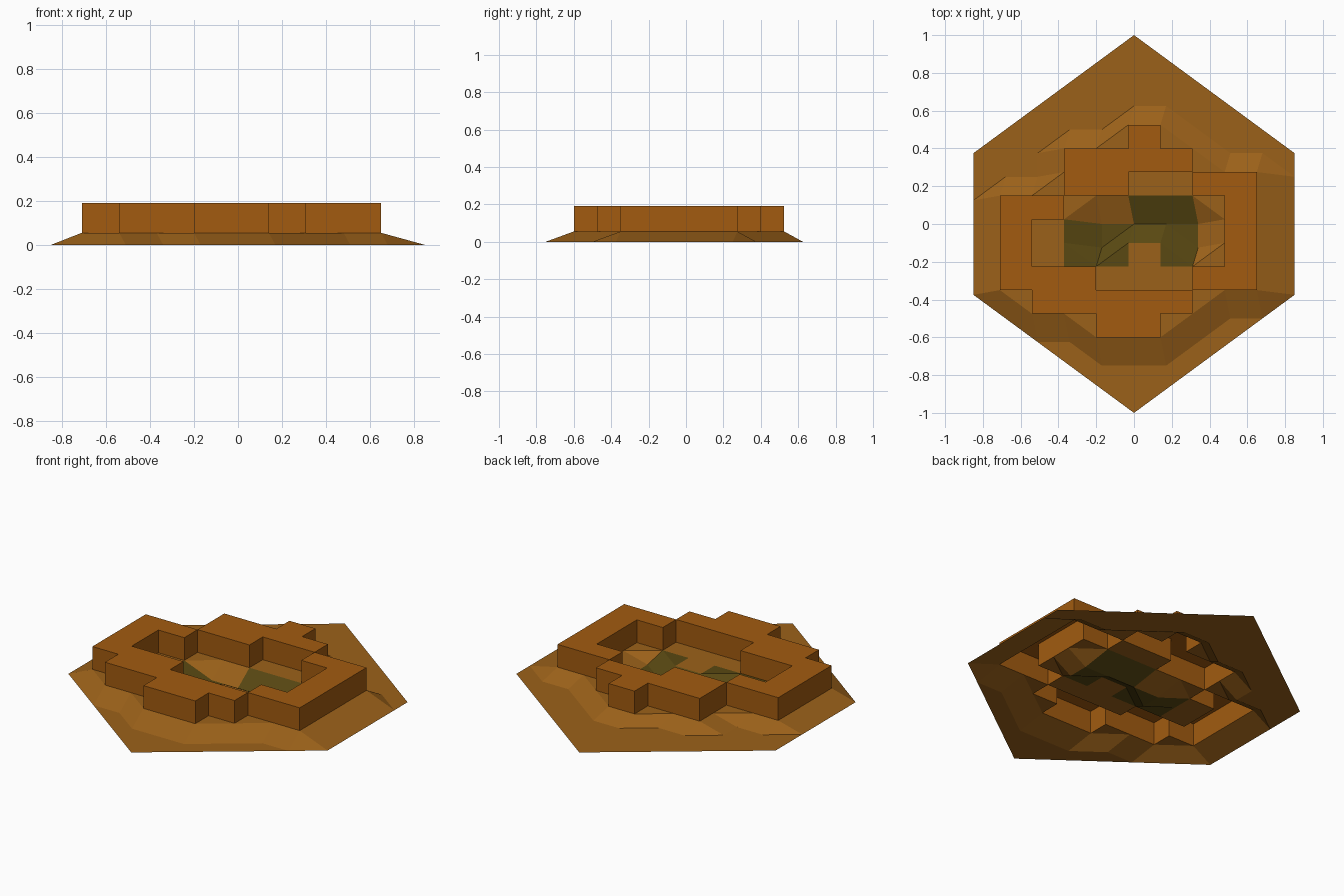
import bpy, bmesh

if "Cube" in bpy.data.objects:
    bpy.data.objects.remove(bpy.data.objects["Cube"])

DX, DY = 0.17, 0.125          # lattice pitch
FOOT, TOP = 0.055, 0.19       # wall foot and wall top heights

# Cell plan: columns i = -4..3, rows j = 3 down to -5; '#' wall, 'g' mossy floor
PLAN = ["....#...",
        "..####..",
        "..##..##",
        "##..gg.#",
        "#.ggggg#".replace("ggggg#", "gggg.#"),
        "#.gg.g.#",
        "###...##",
        ".#####..",
        "...##..."]
kind = {(c - 4, 3 - r): ch for r, row in enumerate(PLAN) for c, ch in enumerate(row)}
walls = {k for k, ch in kind.items() if ch == '#'}


def corners(i, j):
    return [(i, j), (i + 1, j), (i + 1, j + 1), (i, j + 1)]


# Lattice points lifted to the wall foot, plus raised lumps inside the pit
lifted = {p for w in walls for p in corners(*w)}
lifted |= {(-2, -1), (0, -1), (1, -1), (0, -2), (1, -2), (1, 1)}


def place(p, z=None):
    i, j = p
    if z is not None or p in lifted:
        return (i * DX - 0.03, j * DY + 0.025, FOOT if z is None else z)
    return (i * DX, j * DY, 0)


def make(name, polys, color):
    bm = bmesh.new()
    for poly in polys:
        bm.faces.new([bm.verts.new(p) for p in poly])
    bmesh.ops.remove_doubles(bm, verts=bm.verts, dist=0.0005)
    mesh = bpy.data.meshes.new(name)
    bm.to_mesh(mesh)
    bm.free()
    mat = bpy.data.materials.new(name + "_color")
    mat.diffuse_color = (*color, 1)
    mat.use_nodes = True
    mat.node_tree.nodes["Principled BSDF"].inputs["Base Color"].default_value = mat.diffuse_color
    mesh.materials.append(mat)
    bpy.context.collection.objects.link(bpy.data.objects.new(name, mesh))


def split(ring):
    # cut along the diagonal that isolates a single odd corner
    if len(ring) < 4:
        return [ring]
    up = [p in lifted for p in ring]
    s = 0
    if sum(up) in (1, 3):
        s = (up.index(sum(up) == 1) + 1) % 4
    a, b, c, d = ring[s:] + ring[:s]
    return [[a, b, c], [a, c, d]]


# Hexagonal ground and pit floor
ground, moss = [], []
for i in range(-5, 5):
    for j in range(-8, 8):
        ring = [p for p in corners(i, j) if abs(p[0]) + abs(p[1]) <= 8]
        if (i, j) in walls or len(ring) < 3:
            continue
        target = moss if kind.get((i, j)) == 'g' else ground
        target += [[place(p) for p in t] for t in split(ring)]

# Stepped wall: tops plus sides wherever the neighbouring cell is open
wall = []
for i, j in walls:
    c = corners(i, j)
    wall.append([place(p, TOP) for p in c])
    for k, n in enumerate([(i, j - 1), (i + 1, j), (i, j + 1), (i - 1, j)]):
        if n not in walls:
            a, b = c[k], c[(k + 1) % 4]
            wall.append([place(a, FOOT), place(b, FOOT), place(b, TOP), place(a, TOP)])

make("ground", ground, (0.33, 0.12, 0.01))
make("pit_floor", moss, (0.10, 0.065, 0.006))
make("wall", wall, (0.36, 0.105, 0.005))
